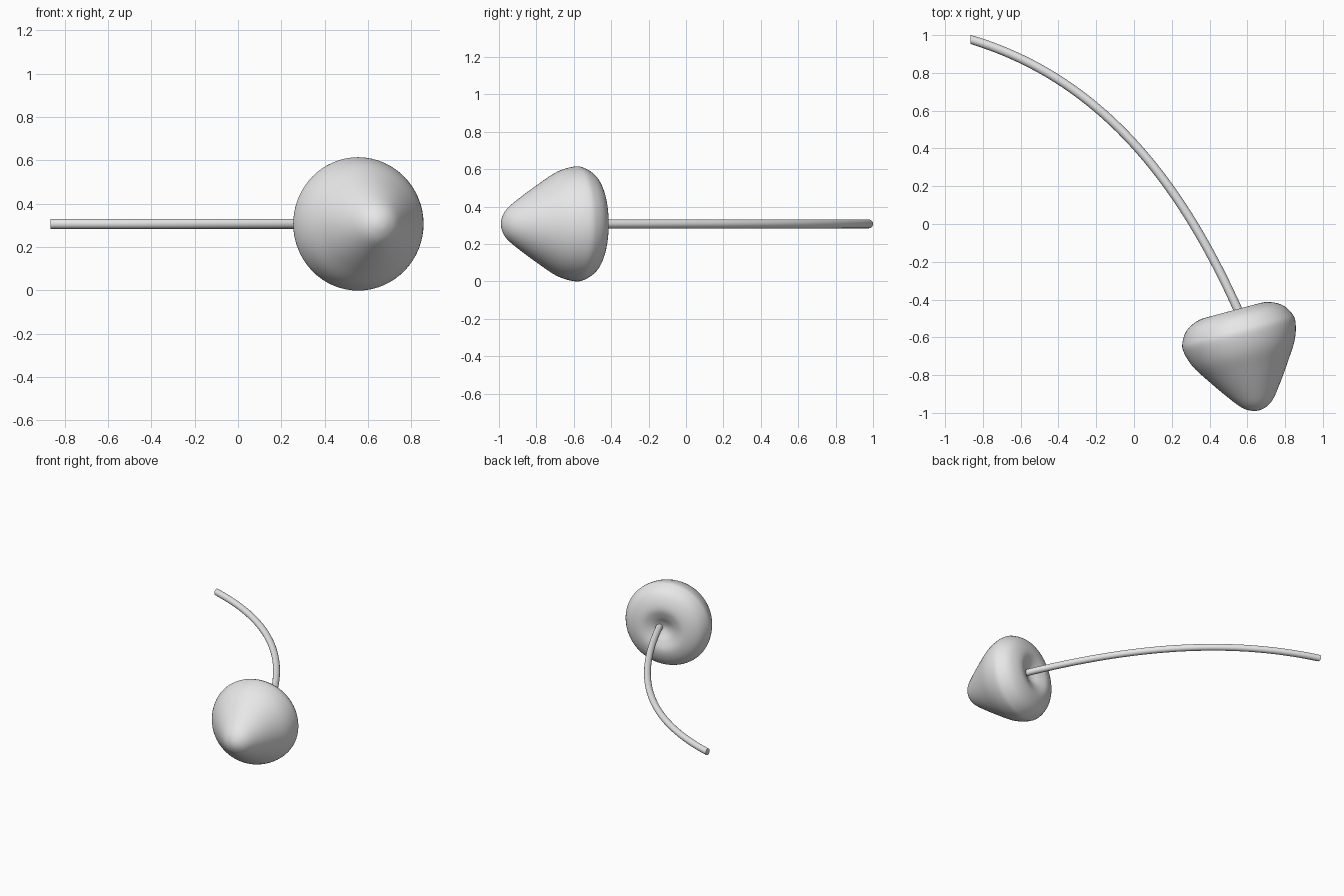
import bpy, bmesh
from math import radians, cos, sin, tau
from mathutils import Vector, Matrix, geometry

cube = bpy.data.objects.get("Cube")
if cube:
    bpy.data.objects.remove(cube, do_unlink=True)

grey = bpy.data.materials.new("light_grey")
grey.use_nodes = True
grey.diffuse_color = (0.8, 0.8, 0.8, 1)
grey.node_tree.nodes["Principled BSDF"].inputs["Base Color"].default_value = (0.8, 0.8, 0.8, 1)

CENTRE_Z = 0.307


def finish(name, bm):
    """Turn a bmesh into a smooth grey object."""
    bmesh.ops.recalc_face_normals(bm, faces=bm.faces)
    mesh = bpy.data.meshes.new(name)
    bm.to_mesh(mesh)
    bm.free()
    mesh.materials.append(grey)
    obj = bpy.data.objects.new(name, mesh)
    bpy.context.collection.objects.link(obj)
    bpy.ops.object.select_all(action='DESELECT')
    obj.select_set(True)
    bpy.context.view_layer.objects.active = obj
    bpy.ops.object.shade_smooth_by_angle(angle=radians(40))
    return obj


def smooth_profile(points, steps=5):
    """Catmull-Rom curve, reflected across the axis at both ends."""
    pts = [Vector(p) for p in points]
    flip = lambda v: Vector((-v.x, v.y))
    pts = [flip(pts[1])] + pts + [flip(pts[-2])]
    out = []
    for a, b, c, d in zip(pts, pts[1:], pts[2:], pts[3:]):
        for i in range(steps):
            t = i / steps
            out.append(b + (c - a) * t / 2 + (2 * a - 5 * b + 4 * c - d) * t * t / 2
                       + (3 * b - a - 3 * c + d) * t ** 3 / 2)
    out.append(pts[-2])
    return out


# Fruit: rounded cone with a dimple where the stem enters (radius, height)
profile = [(0, -0.405), (0.04, -0.397), (0.085, -0.368), (0.14, -0.3),
           (0.217, -0.19), (0.28, -0.09), (0.307, 0), (0.298, 0.05),
           (0.264, 0.1), (0.21, 0.131), (0.15, 0.142), (0.09, 0.125),
           (0.04, 0.1), (0, 0.09)]
bm = bmesh.new()
verts = [bm.verts.new((p.x, 0, p.y)) for p in smooth_profile(profile)]
edges = [bm.edges.new(pair) for pair in zip(verts, verts[1:])]
bmesh.ops.spin(bm, geom=verts + edges, cent=(0, 0, 0), axis=(0, 0, 1),
               angle=tau, steps=64)
bmesh.ops.remove_doubles(bm, verts=bm.verts, dist=0.0005)
fruit = finish("fruit", bm)
fruit.rotation_euler = (radians(-90), 0, radians(15))
fruit.location = (0.558, -0.595, CENTRE_Z)

# Stem: round tube along a bowed path, its free end cut square to x
start, end = Vector((-0.865, 0.977, 0)), Vector((0.575, -0.51, 0))
reach = 0.75
path = geometry.interpolate_bezier(start, start + reach * Vector((0.958, -0.287, 0)),
                                   end - reach * Vector((0.4, -0.92, 0)), end, 40)
bm = bmesh.new()
rings = []
for i, p in enumerate(path):
    tangent = path[min(i + 1, len(path) - 1)] - path[max(i - 1, 0)]
    tangent = Vector((1, 0, 0)) if i == 0 else tangent.normalized()
    side = Vector((-tangent.y, tangent.x, 0))
    rings.append([bm.verts.new(p + 0.0235 * (side * cos(tau * k / 20)
                  + Vector((0, 0, 1)) * sin(tau * k / 20))) for k in range(20)])
for a, b in zip(rings, rings[1:]):
    for k in range(20):
        n = (k + 1) % 20
        bm.faces.new((a[k], a[n], b[n], b[k]))
bm.faces.new(rings[0])
bm.faces.new(rings[-1])
stem = finish("stem", bm)
stem.location.z = CENTRE_Z
